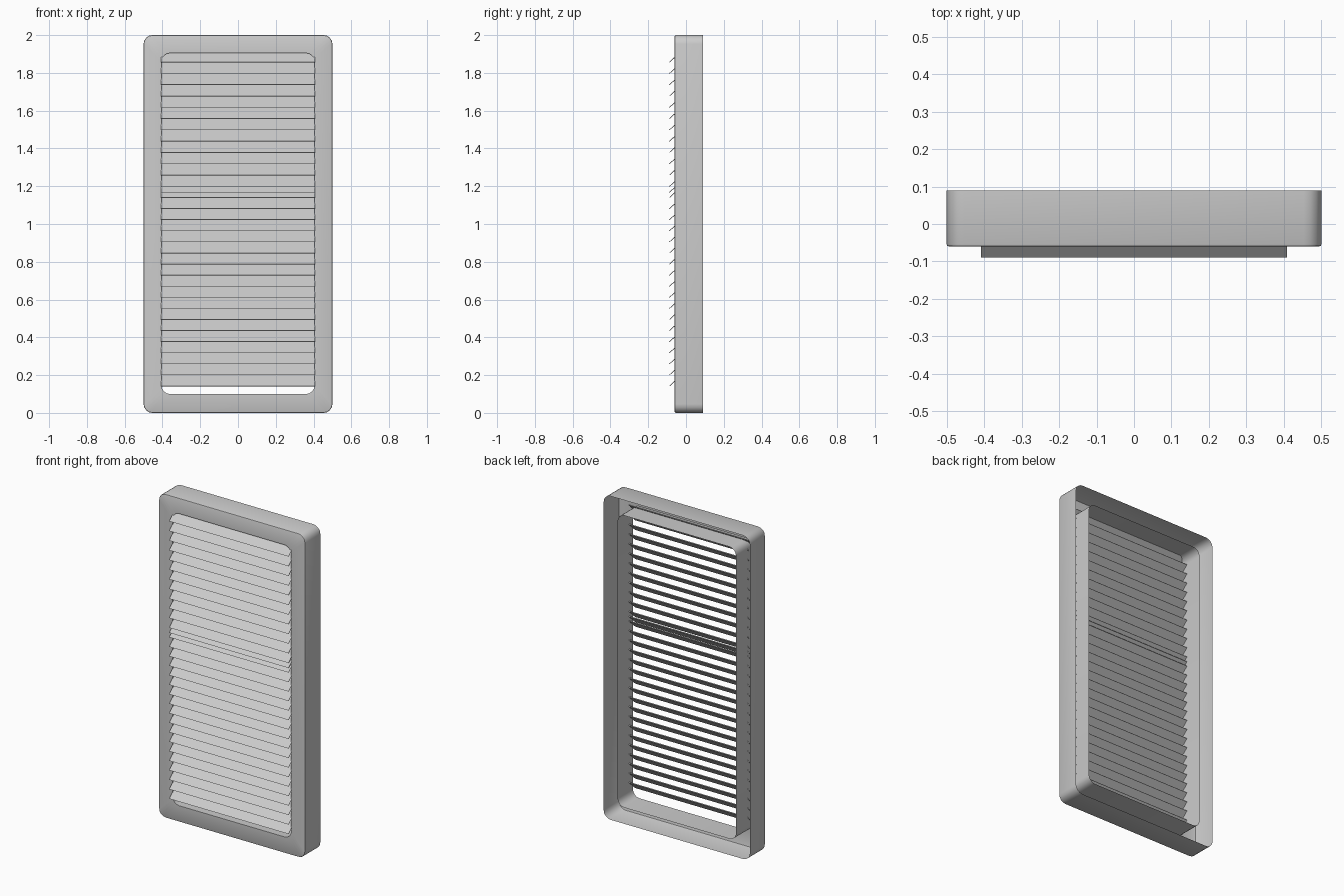
import bpy, bmesh, math

if "Cube" in bpy.data.objects:
    bpy.data.objects.remove(bpy.data.objects["Cube"])


def add_object(name, bm):
    mesh = bpy.data.meshes.new(name)
    bm.to_mesh(mesh)
    bm.free()
    obj = bpy.data.objects.new(name, mesh)
    bpy.context.collection.objects.link(obj)
    return obj


def rounded_ring(bm, half_w, z0, z1, radius, y, segs=4):
    """Ring of vertices around a rounded rectangle in the xz plane."""
    cx, ring = half_w - radius, []
    corners = [(cx, z1 - radius), (-cx, z1 - radius),
               (-cx, z0 + radius), (cx, z0 + radius)]
    for i, (x, z) in enumerate(corners):
        for k in range(segs + 1):
            a = math.pi / 2 * (i + k / segs)
            ring.append(bm.verts.new((x + radius * math.cos(a), y,
                                      z + radius * math.sin(a))))
    return ring


# Frame: thin pressed sheet, outer wall, front face and inner wall, open at the back
FRONT, BACK, B = -0.06, 0.09, 0.006
bm = bmesh.new()
rings = [
    rounded_ring(bm, 0.5, 0, 2, 0.047, BACK),
    rounded_ring(bm, 0.5, 0, 2, 0.047, FRONT + B),
    rounded_ring(bm, 0.5 - 0.3 * B, 0.3 * B, 2 - 0.3 * B, 0.045, FRONT + 0.3 * B),
    rounded_ring(bm, 0.5 - B, B, 2 - B, 0.041, FRONT),
    rounded_ring(bm, 0.405, 0.1, 1.905, 0.045, FRONT),
    rounded_ring(bm, 0.405, 0.1, 1.905, 0.045, BACK),
]
for a, b in zip(rings, rings[1:]):
    n = len(a)
    for i in range(n):
        j = (i + 1) % n
        bm.faces.new((a[i], a[j], b[j], b[i]))
frame = add_object("frame", bm)
bpy.context.view_layer.objects.active = frame
frame.select_set(True)
bpy.ops.object.shade_smooth_by_angle(angle=math.radians(30))

# Slats: upper bank, the extra middle overlap slat, lower bank
UPPER = [1.857 - 0.0598 * i for i in range(12)]
LOWER = [1.140 - 0.0587 * i for i in range(18)]


def add_slats(name, heights):
    bm = bmesh.new()
    for z in heights:
        profile = [(-0.09, z), (-0.0867, z - 0.0015),
                   (-0.02, z + 0.0575), (-0.0233, z + 0.0615)]
        ends = [[bm.verts.new((x, y, h)) for y, h in profile]
                for x in (-0.408, 0.408)]
        bm.faces.new(ends[0])
        bm.faces.new(ends[1][::-1])
        for i in range(4):
            j = (i + 1) % 4
            bm.faces.new((ends[0][i], ends[1][i], ends[1][j], ends[0][j]))
    bmesh.ops.recalc_face_normals(bm, faces=bm.faces)
    add_object(name, bm)


add_slats("upper_slats", UPPER)
add_slats("middle_slat", [1.168])
add_slats("lower_slats", LOWER)
